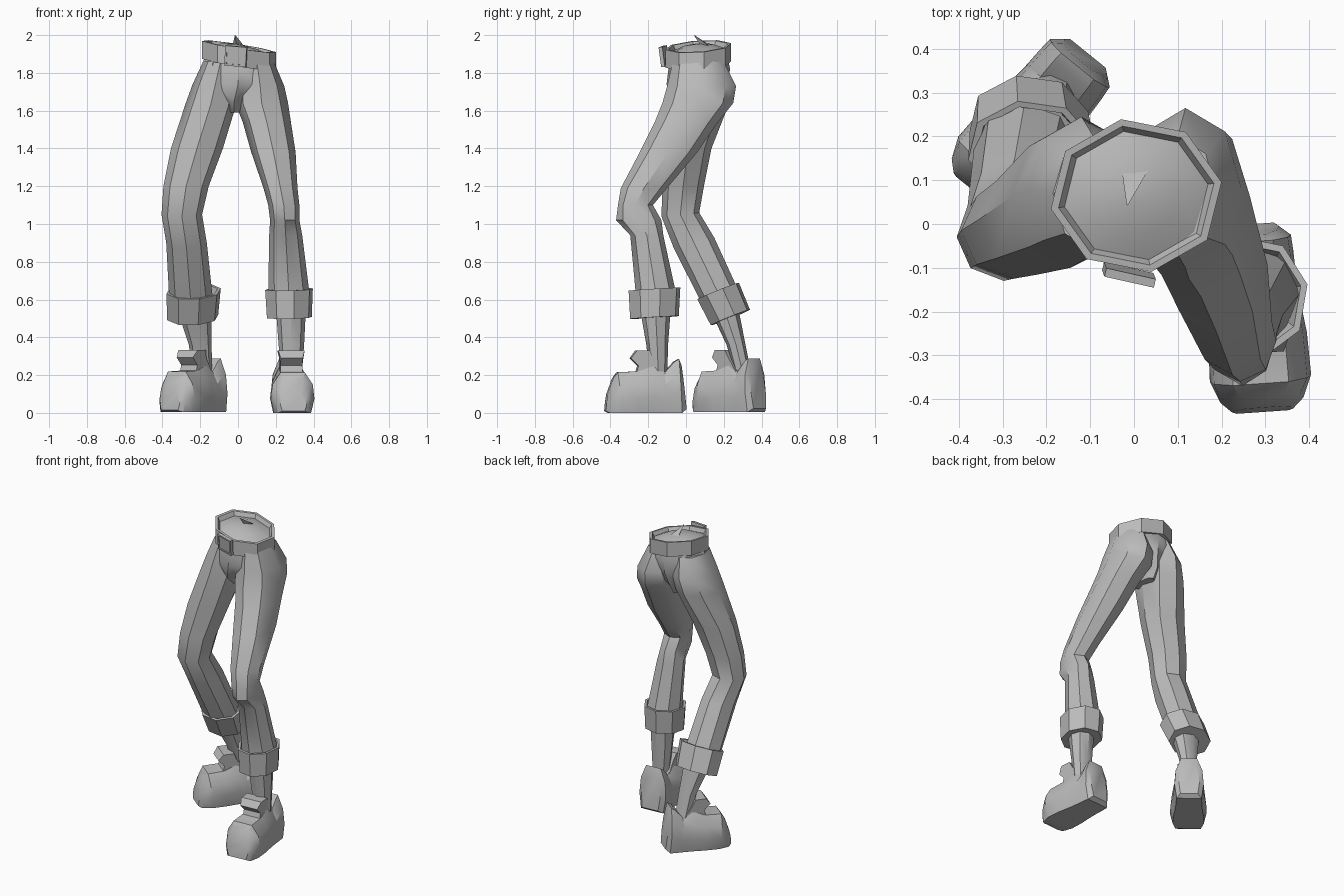
import bpy, bmesh, math
from mathutils import Matrix, Vector

if "Cube" in bpy.data.objects:
    bpy.data.objects.remove(bpy.data.objects["Cube"], do_unlink=True)

grey = bpy.data.materials.new("plain_grey")
grey.use_nodes = True
grey.diffuse_color = (0.5, 0.5, 0.5, 1)
grey.node_tree.nodes["Principled BSDF"].inputs["Base Color"].default_value = (0.5, 0.5, 0.5, 1)


def loft(name, rings, matrix=None, angle=28):
    """Skin a list of equal-length point rings and cap both ends."""
    bm = bmesh.new()
    loops = [[bm.verts.new(p) for p in ring] for ring in rings]
    n = len(loops[0])
    for a, b in zip(loops, loops[1:]):
        for i in range(n):
            j = (i + 1) % n
            bm.faces.new((a[i], a[j], b[j], b[i]))
    bm.faces.new(loops[0][::-1])
    bm.faces.new(loops[-1])
    bmesh.ops.recalc_face_normals(bm, faces=bm.faces)
    if matrix:
        bm.transform(matrix)
    mesh = bpy.data.meshes.new(name)
    bm.to_mesh(mesh)
    bm.free()
    mesh.materials.append(grey)
    ob = bpy.data.objects.new(name, mesh)
    bpy.context.collection.objects.link(ob)
    bpy.ops.object.select_all(action="DESELECT")
    ob.select_set(True)
    bpy.context.view_layer.objects.active = ob
    bpy.ops.object.shade_smooth_by_angle(angle=math.radians(angle))
    return ob


def oval(cx, cy, cz, rx, ry, sx=0, sy=0, n=8, turn=0):
    """Oval ring whose plane slopes by sx and sy."""
    ring = []
    for i in range(n):
        a = 2 * math.pi * i / n + math.radians(turn)
        x, y = rx * math.cos(a), ry * math.sin(a)
        ring.append((cx + x, cy + y, cz + sx * x + sy * y))
    return ring


def span(z, x0, x1, y0, y1, sy=0):
    """Oval ring given by its extents."""
    return oval((x0 + x1) / 2, (y0 + y1) / 2, z, (x1 - x0) / 2, (y1 - y0) / 2, 0, sy)


# Trouser legs
loft("left_trouser_leg", [
    span(1.86, 0.01, 0.19, -0.07, 0.2),
    span(1.73, -0.01, 0.245, -0.1, 0.265),
    span(1.64, -0.015, 0.265, -0.125, 0.25),
    span(1.54, 0.025, 0.28, -0.165, 0.17),
    span(1.38, 0.07, 0.305, -0.245, 0.06),
    span(1.19, 0.135, 0.315, -0.345, -0.1),
    span(1.1, 0.16, 0.325, -0.36, -0.175),
    span(1.02, 0.17, 0.325, -0.37, -0.13),
    span(0.94, 0.165, 0.34, -0.295, -0.12),
    span(0.62, 0.16, 0.38, -0.265, -0.05)], angle=40)
loft("right_trouser_leg", [
    span(1.86, -0.185, 0, -0.06, 0.2),
    span(1.74, -0.24, 0.0, -0.085, 0.245),
    span(1.63, -0.28, -0.01, -0.1, 0.225),
    span(1.4, -0.355, -0.08, -0.115, 0.135),
    span(1.2, -0.395, -0.155, -0.125, 0.095),
    span(1.05, -0.405, -0.19, -0.13, 0.07, 0.1),
    span(0.9, -0.38, -0.165, -0.065, 0.15, 0.25),
    span(0.62, -0.365, -0.135, 0.08, 0.275, 0.35)], angle=40)

# Pelvis between the legs
loft("pelvis", [
    oval(0.005, 0.065, 1.89, 0.18, 0.155),
    oval(0.0, 0.07, 1.82, 0.195, 0.163),
    oval(0.0, 0.06, 1.74, 0.17, 0.163),
    oval(-0.02, 0.055, 1.65, 0.065, 0.14),
    oval(-0.02, 0.07, 1.59, 0.035, 0.09)], angle=40)


# Belt with a sunken waist cap
def belt_ring(z, k):
    return oval(0.005, 0.065, z, 0.198 * k, 0.177 * k, -0.16, 0.07, turn=10)


loft("belt", [belt_ring(1.845, 0.9), belt_ring(1.845, 1), belt_ring(1.94, 1),
              belt_ring(1.94, 0.91), belt_ring(1.915, 0.84), belt_ring(1.94, 0.5),
              belt_ring(1.95, 0.1)])
loft("waist_spike", [oval(0.0, 0.12, 1.935, 0.04, 0.035, n=3, turn=20),
                     oval(-0.015, 0.045, 1.998, 0.003, 0.003, n=3, turn=20)])


# Slanted buckle plate with a shallow inset
def plate(w, h, y):
    return [(-w, y, -h), (w, y, -h), (w, y, h), (-w, y, h)]


loft("belt_buckle",
     [plate(0.058, 0.053, 0.012), plate(0.058, 0.053, -0.008), plate(0.048, 0.043, -0.008),
      plate(0.048, 0.043, -0.003)],
     Matrix.Translation((-0.012, -0.118, 1.888)) @ Matrix.Rotation(-0.22, 4, "Z")
     @ Matrix.Rotation(0.08, 4, "Y") @ Matrix.Rotation(0.12, 4, "X"))


# Turned-up cuffs
def cuff(name, top, bottom, rx, ry, sx, sy):
    def ring(c, k):
        return oval(*c, rx * k, ry * k, sx, sy, turn=12)
    inner = Vector(top).lerp(Vector(bottom), 0.35)
    loft(name, [ring(bottom, 0.75), ring(bottom, 0.94), ring(top, 1),
                ring(top, 0.88), ring(inner, 0.75)])


cuff("left_cuff", (0.27, -0.167, 0.655), (0.272, -0.167, 0.505), 0.129, 0.14, 0.02, 0.06)
cuff("right_cuff", (-0.235, 0.17, 0.645), (-0.24, 0.235, 0.505), 0.147, 0.113, 0.04, 0.4)

# Shins
loft("left_shin", [span(0.56, 0.2, 0.36, -0.245, -0.08), span(0.36, 0.215, 0.35, -0.21, -0.095),
                   span(0.16, 0.235, 0.335, -0.19, -0.1)], angle=40)
loft("right_shin", [span(0.54, -0.32, -0.14, 0.13, 0.28), span(0.36, -0.26, -0.14, 0.215, 0.315),
                    span(0.16, -0.235, -0.135, 0.27, 0.355)], angle=40)


# Shoes: lofted from heel to toe, with a raised tongue
def shoe(side, matrix):
    def section(y, w, z0, h, lean=0):
        half = [(0.85, 0), (1, 0.35), (0.92, 0.7), (0.55, 1)]
        pts = [(k * w, t) for k, t in half] + [(-k * w, t) for k, t in half[::-1]]
        return [(x, y + lean * t, z0 + (h - z0) * t) for x, t in pts]

    loft(side + "_shoe", [
        section(0.195, 0.065, 0.02, 0.25, -0.025),
        section(0.17, 0.092, 0, 0.285, -0.015),
        section(0.13, 0.095, 0, 0.27),
        section(0.08, 0.097, 0, 0.215),
        section(0.02, 0.102, 0, 0.25),
        section(-0.06, 0.113, 0, 0.22),
        section(-0.15, 0.116, 0, 0.215, -0.02),
        section(-0.215, 0.095, 0, 0.18, 0.02),
        section(-0.235, 0.07, 0.01, 0.1, 0.01)], matrix)

    # Tongue flap: wide at the lip, narrower where it meets the shoe
    profile = [(0.08, 0.2), (0.02, 0.285), (0, 0.33), (-0.07, 0.33), (-0.1, 0.29), (-0.06, 0.25), (-0.08, 0.18)]
    loft(side + "_shoe_tongue",
         [[(s * (0.058 if z < 0.3 else 0.07), y, z) for y, z in profile] for s in (-1, 1)], matrix)


shoe("left", Matrix.Translation((0.278, -0.195, 0)) @ Matrix.Rotation(math.radians(4), 4, "Z"))
shoe("right", Matrix.Translation((-0.222, 0.246, 0.004)) @ Matrix.Rotation(math.radians(-39), 4, "Z")
     @ Matrix.Diagonal((0.95, 0.95, 1, 1)))
